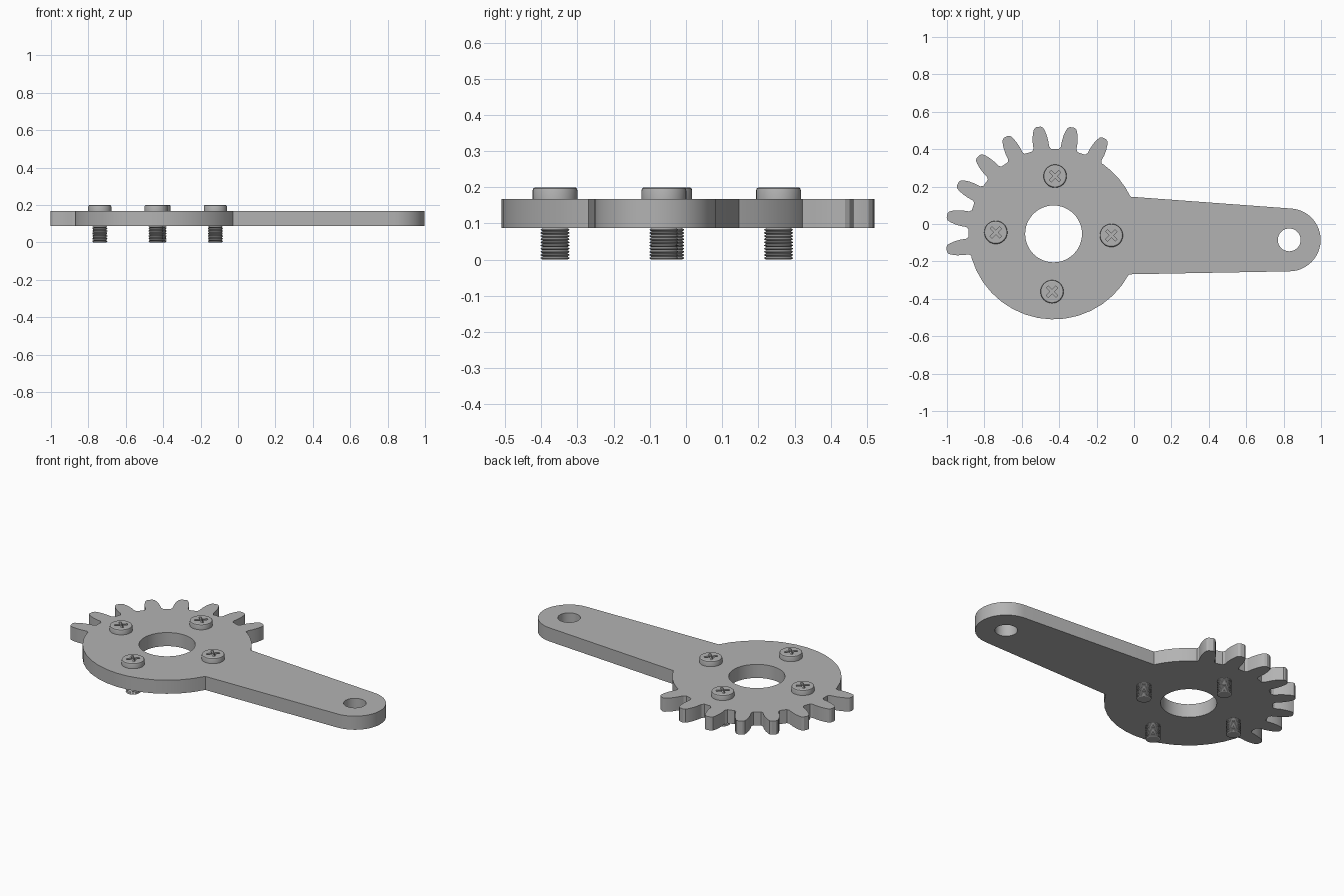
import bpy, bmesh
from math import radians, sin, cos, pi
from mathutils import Vector, Matrix

cube = bpy.data.objects.get("Cube")
if cube:
    bpy.data.objects.remove(cube, do_unlink=True)

HUB = Vector((-0.43, -0.053))
TIP = Vector((0.83, -0.085))
Z0, Z1, TOP = 0.087, 0.168, 0.2
HUB_R, SCREW_RING = 0.457, 0.309

grey = bpy.data.materials.new("steel grey")
grey.use_nodes = True
grey.diffuse_color = (0.45, 0.45, 0.45, 1)
grey.node_tree.nodes["Principled BSDF"].inputs["Base Color"].default_value = grey.diffuse_color


def polar(centre, r, deg):
    return centre + Vector((cos(radians(deg)), sin(radians(deg)))) * r


def arc(centre, r, a, b, n):
    return [polar(centre, r, a + (b - a) * i / n) for i in range(n + 1)]


def circle(centre, r, n):
    return arc(centre, r, 0, 360, n)[:-1]


def prism(name, loops, z0, z1):
    """Extruded outline; every loop after the first is a hole."""
    bm = bmesh.new()
    for loop in loops:
        vs = [bm.verts.new((p.x, p.y, z0)) for p in loop]
        for i, v in enumerate(vs):
            bm.edges.new((vs[i - 1], v))
    bmesh.ops.triangle_fill(bm, use_beauty=True, edges=bm.edges[:])
    ext = bmesh.ops.extrude_face_region(bm, geom=bm.faces[:])
    moved = [g for g in ext["geom"] if isinstance(g, bmesh.types.BMVert)]
    bmesh.ops.translate(bm, verts=moved, vec=(0, 0, z1 - z0))
    bmesh.ops.recalc_face_normals(bm, faces=bm.faces[:])
    return finish(name, bm)


def finish(name, bm):
    me = bpy.data.meshes.new(name)
    bm.to_mesh(me)
    bm.free()
    me.materials.append(grey)
    ob = bpy.data.objects.new(name, me)
    bpy.context.collection.objects.link(ob)
    return ob


def smooth(ob, deg):
    bpy.ops.object.select_all(action="DESELECT")
    ob.select_set(True)
    bpy.context.view_layer.objects.active = ob
    bpy.ops.object.shade_smooth_by_angle(angle=radians(deg))


# Lever plate: rounded arm end, hub rim, eight gear teeth, hub rim
TOOTH = [(6.4, 0.455), (5.2, 0.468), (4.8, 0.5), (4.1, 0.53), (3.2, 0.555), (2.4, 0.571), (1.2, 0.578)]
FIRST, PITCH, COUNT = 62, 18.05, 8
outline = arc(TIP, 0.168, -89, 86, 24)
outline += arc(HUB, HUB_R, 25.8, FIRST - 8, 4)
for k in range(COUNT):
    mid = FIRST + k * PITCH
    outline += [polar(HUB, r, mid - a) for a, r in TOOTH]
    outline += [polar(HUB, r, mid + a) for a, r in reversed(TOOTH)]
outline += arc(HUB, HUB_R, FIRST + PITCH * (COUNT - 1) + 8, 331.8, 15)
screw_spots = [polar(HUB, SCREW_RING, 88.5 + 90 * k) for k in range(4)]
plate = prism("lever_plate", [outline, circle(HUB, 0.152, 48), circle(TIP, 0.061, 32)], Z0, Z1)
smooth(plate, 25)

# Screw: turned profile with thread ridges and a rounded head
RIDGES = 10
profile = [(0, 0), (0.034, 0)]
for i in range(RIDGES):
    z = Z0 * i / RIDGES
    profile += [(0.04, z + 0.0035), (0.04, z + 0.005), (0.034, z + Z0 / RIDGES)]
profile += [(0.034, Z1 - 0.004), (0.062, Z1 - 0.004), (0.062, TOP - 0.009),
            (0.06, TOP - 0.003), (0.055, TOP), (0, TOP)]
bm = bmesh.new()
vs = [bm.verts.new((r, 0, z)) for r, z in profile]
edges = [bm.edges.new(pair) for pair in zip(vs, vs[1:])]
bmesh.ops.spin(bm, geom=vs + edges, cent=(0, 0, 0), axis=(0, 0, 1), angle=2 * pi, steps=32)
bmesh.ops.remove_doubles(bm, verts=bm.verts[:], dist=0.0002)
bmesh.ops.recalc_face_normals(bm, faces=bm.faces[:])
screw = finish("screw_1", bm)

# Cross recess cut into the head
w, l = 0.007, 0.036
quarter = [Vector((l, -w)), Vector((l, w)), Vector((w, w))]
cross = [Matrix.Rotation(radians(45 + 90 * k), 2) @ p for k in range(4) for p in quarter]
cutter = prism("recess_cutter", [cross], TOP - 0.018, TOP + 0.02)
cutter.hide_render = True
cut = screw.modifiers.new("recess", "BOOLEAN")
cut.operation = "DIFFERENCE"
cut.solver = "EXACT"
cut.object = cutter
bpy.context.view_layer.update()
screw.data = bpy.data.meshes.new_from_object(screw.evaluated_get(bpy.context.evaluated_depsgraph_get()))
screw.modifiers.clear()
bpy.data.objects.remove(cutter, do_unlink=True)
smooth(screw, 30)

# Four screws around the hub hole
for k, spot in enumerate(screw_spots):
    ob = screw
    if k:
        ob = bpy.data.objects.new(f"screw_{k + 1}", screw.data)
        bpy.context.collection.objects.link(ob)
    ob.location = (spot.x, spot.y, 0)
